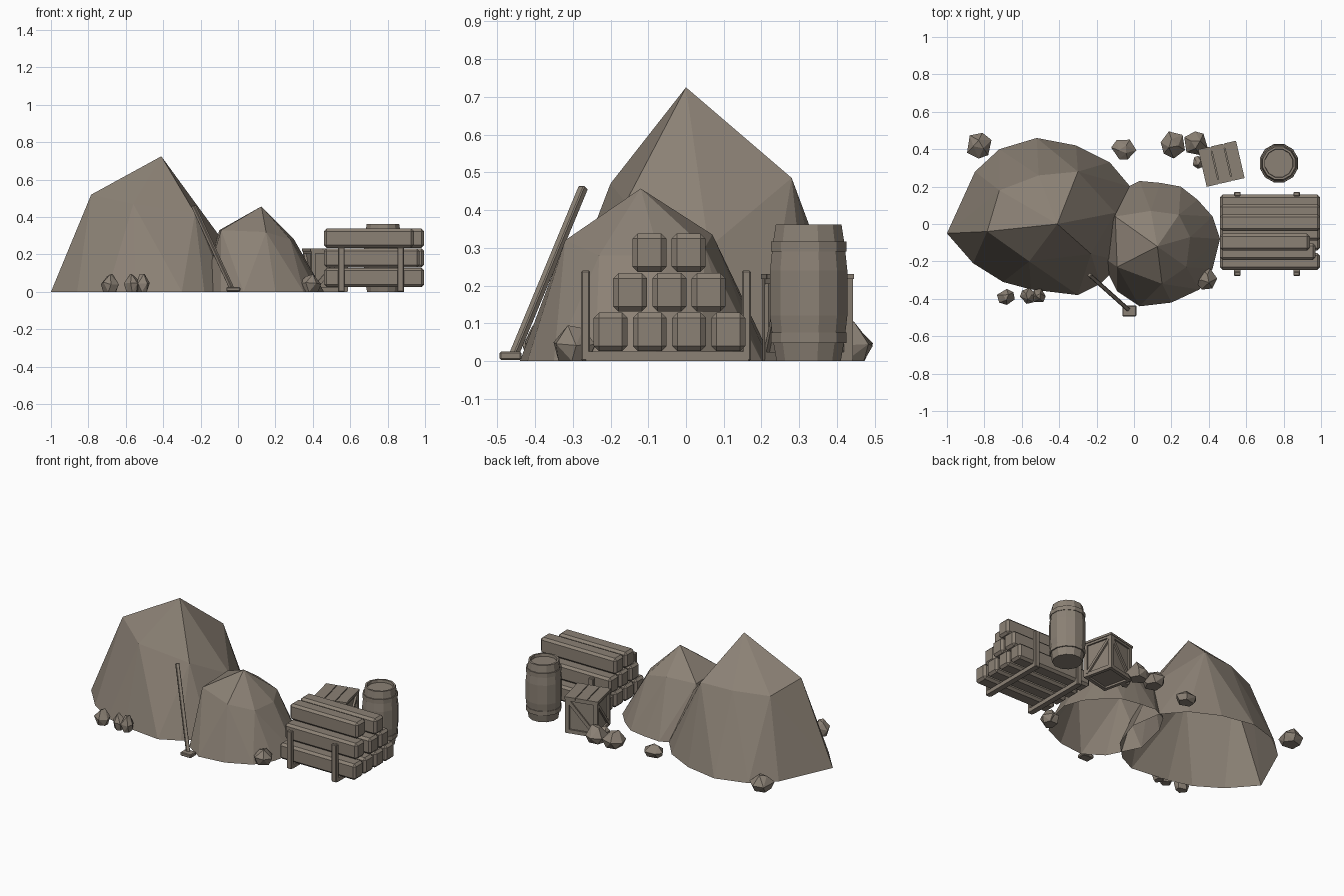
import bpy, bmesh, math, random
from mathutils import Vector, Matrix

cube = bpy.data.objects.get("Cube")
if cube:
    bpy.data.objects.remove(cube)

clay = bpy.data.materials.new("grey_brown")
clay.use_nodes = True
colour = (0.26, 0.22, 0.178, 1)
clay.diffuse_color = colour
clay.node_tree.nodes["Principled BSDF"].inputs["Base Color"].default_value = colour


def finish(bm, name, matrix=Matrix(), bevel=0):
    """Turn a bmesh into a flat shaded object."""
    bmesh.ops.recalc_face_normals(bm, faces=bm.faces)
    mesh = bpy.data.meshes.new(name)
    bm.to_mesh(mesh)
    bm.free()
    mesh.materials.append(clay)
    obj = bpy.data.objects.new(name, mesh)
    obj.matrix_world = matrix
    bpy.context.collection.objects.link(obj)
    if bevel:
        mod = obj.modifiers.new("chamfer", 'BEVEL')
        mod.width = bevel
        mod.segments = 1
    return obj


def box(name, centre, size, matrix=Matrix(), bevel=0):
    bm = bmesh.new()
    bmesh.ops.create_cube(bm, size=1)
    bmesh.ops.scale(bm, vec=size, verts=bm.verts)
    return finish(bm, name, matrix @ Matrix.Translation(centre), bevel)


def bar(name, a, b, width, depth, matrix=Matrix(), bevel=0):
    """Box running from point a to point b."""
    a, b = Vector(a), Vector(b)
    turn = (b - a).to_track_quat('Z', 'Y').to_matrix().to_4x4()
    place = matrix @ Matrix.Translation((a + b) / 2) @ turn
    return box(name, (0, 0, 0), (width, depth, (b - a).length), place, bevel)


def hull(name, points, open_base=False):
    bm = bmesh.new()
    for p in points:
        bm.verts.new(p)
    res = bmesh.ops.convex_hull(bm, input=bm.verts[:])
    loose = {v for v in res["geom_interior"] if isinstance(v, bmesh.types.BMVert)}
    bmesh.ops.delete(bm, geom=list(loose), context='VERTS')
    if open_base:
        base = [f for f in bm.faces if all(v.co.z < 0.001 for v in f.verts)]
        bmesh.ops.delete(bm, geom=base, context='FACES')
    bmesh.ops.recalc_face_normals(bm, faces=bm.faces)
    bmesh.ops.dissolve_limit(bm, angle_limit=0.03, verts=bm.verts, edges=bm.edges)
    return finish(bm, name)


def mound(name, apex, shoulder, base):
    hull(name, [apex] + shoulder + [(x, y, 0) for x, y in base], True)


# Earth mounds, hollow underneath
mound("large_mound", (-.41, .0, .725),
      [(-.785, -.04, .52), (-.72, .18, .47), (-.51, .26, .48), (-.30, .28, .485),
       (-.10, .06, .30), (-.23, -.16, .42), (-.56, -.20, .47)],
      [(-1, -.05), (-.85, .28), (-.72, .40), (-.52, .46), (-.31, .42), (-.13, .33),
       (-.02, .20), (.01, .0), (-.06, -.2), (-.18, -.32), (-.30, -.38), (-.55, -.35),
       (-.70, -.31), (-.86, -.21)])
mound("small_mound", (.125, -.12, .457),
      [(-.10, .04, .33), (.09, .07, .335), (.24, .05, .30), (.30, -.07, .28),
       (.28, -.23, .28), (.15, -.32, .32), (-.09, -.23, .33)],
      [(.03, .23), (.14, .22), (.25, .20), (.34, .13), (.42, .04), (.46, -.08), (.42, -.24),
       (.35, -.35), (.20, -.42), (.03, -.44), (-.09, -.36), (-.19, -.16), (-.14, .06), (-.07, .18)])

# Scattered rocks: centre, half widths, height
random.seed(4)
rocks = [(-.83, .42, .075, .07, .10), (-.055, .40, .068, .058, .08), (.21, .425, .068, .075, .10),
         (.33, .43, .072, .065, .105), (.345, .33, .035, .035, .05), (-.685, -.39, .05, .043, .105),
         (-.565, -.385, .045, .043, .10), (-.51, -.385, .038, .043, .10), (.385, -.295, .06, .06, .10)]
for i, (x, y, rx, ry, h) in enumerate(rocks):
    pts = []
    spin = random.uniform(0, 6)
    for count, reach, level in ((5, .72, 0), (6, 1, .5), (3, .4, 1)):
        for k in range(count):
            a = spin + math.tau * k / count + random.uniform(-.25, .25)
            z = h * level * random.uniform(.75, 1)
            pts.append((x + rx * reach * math.cos(a), y + ry * reach * math.sin(a), z))
    hull(f"rock_{i + 1}", pts)

# Timber stack
for row, (first, count) in enumerate(((-.2, 4), (-.148, 3), (-.097, 2))):
    for k in range(count):
        end = .94 if (row, k) == (2, 0) else .97 if (row, k) == (1, 0) else .995
        box(f"beam_{row + 1}_{k + 1}", ((.46 + end) / 2, first + .104 * k, .077 + .105 * row),
            (end - .46, .09, .102), bevel=.014)

# Rack holding the timber
for x in (.553, .87):
    box("rack_skid", (x, -.05, .0125), (.035, .43, .025))
    for y in (-.266, .16):
        box("rack_post", (x, y, .12), (.035, .024, .24), bevel=.004)

# Barrel with a recessed lid and two hoops
def lathe(name, profile, centre, sides=12):
    bm = bmesh.new()
    rings = [[bm.verts.new((r * math.cos(math.tau * (k + .5) / sides),
                            r * math.sin(math.tau * (k + .5) / sides), z))
              for k in range(sides)] for r, z in profile]
    for lower, upper in zip(rings, rings[1:]):
        for k in range(sides):
            n = (k + 1) % sides
            bm.faces.new((lower[k], lower[n], upper[n], upper[k]))
    bm.faces.new(rings[0][::-1])
    bm.faces.new(rings[-1])
    return finish(bm, name, Matrix.Translation(centre))


spot = (.775, .325, 0)
lathe("barrel", [(.088, 0), (.099, .06), (.106, .12), (.106, .24), (.099, .305),
                 (.09, .362), (.078, .362), (.076, .345)], spot)
for z in (.048, .29):
    lathe("barrel_hoop", [(.104, z), (.104, z + .027)], spot)

# Crate: inner panels, corner frame, diagonal braces, planked lid
place = Matrix.Translation((.467, .322, 0)) @ Matrix.Rotation(math.radians(13), 4, 'Z')
half, top, t = .1, .228, .024
box("crate_panels", (0, 0, .112), (.178, .178, .2), place)
for s in (-1, 1):
    for r in (-1, 1):
        e = half - t / 2
        box("crate_post", (s * e, r * e, .112), (t, t, .216), place)
        z = .114 + r * (.114 - t / 2)
        box("crate_rail", (0, s * e, z), (.2, t * .9, t), place)
        box("crate_rail", (s * e, 0, z), (t * .9, .2, t), place)
    bar("crate_brace", (-.08, s * .09, .02), (.08, s * .09, .2), .016, .022, place)
    bar("crate_brace", (s * .09, -.08, .02), (s * .09, .08, .2), .022, .016, place)
for k in (-1, 0, 1):
    box("crate_lid_plank", (k * .071, 0, top - .004), (.066, .205, .014), place)

# Long handled tool leaning on the mounds
bar("tool_handle", (-.03, -.458, .012), (-.238, -.272, .46), .022, .02, bevel=.003)
box("tool_head", (-.025, -.465, .014), (.075, .058, .022),
    Matrix(), bevel=.004)
